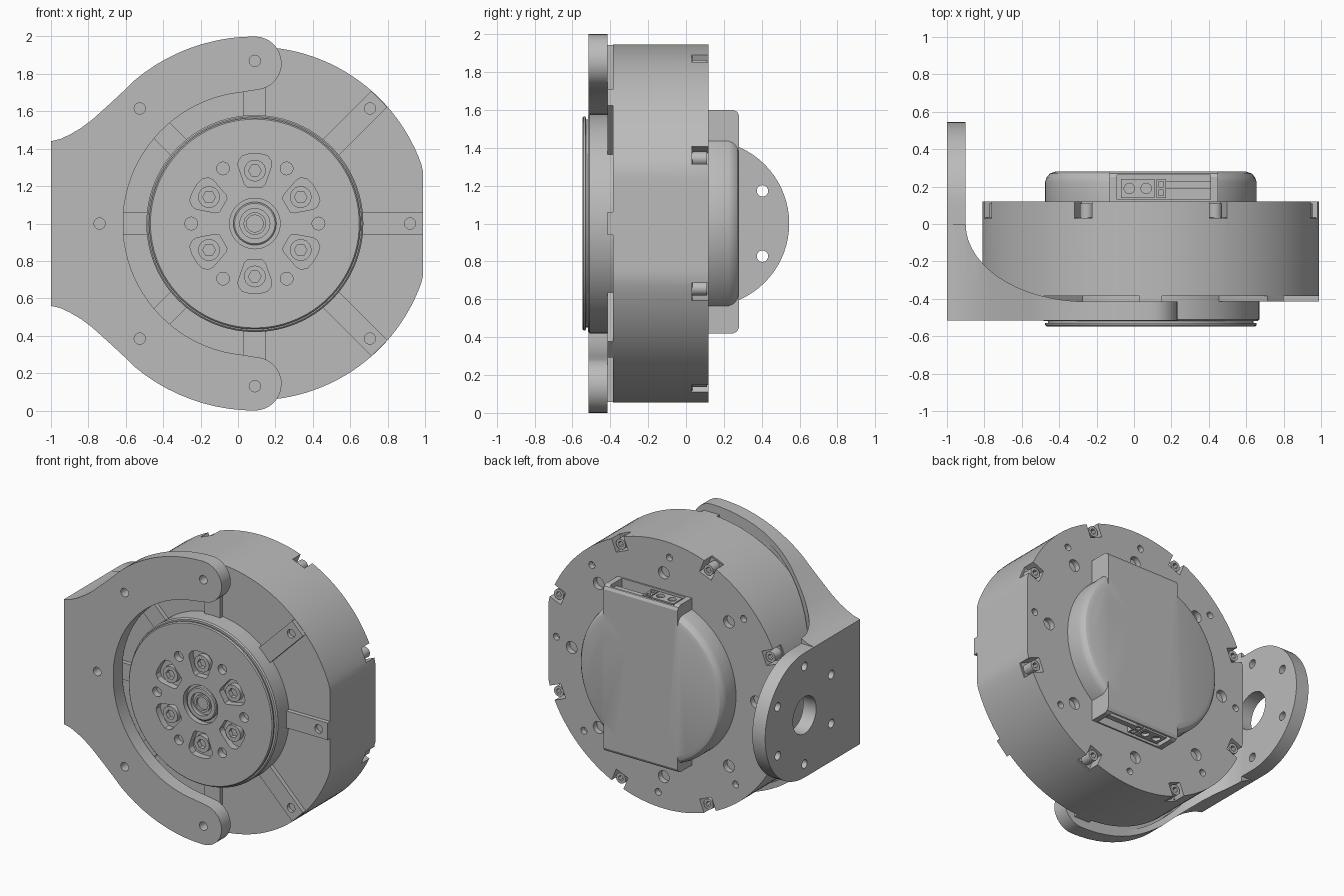
import bpy, bmesh
from math import sin, cos, radians, pi
from mathutils import Vector

if "Cube" in bpy.data.objects:
    bpy.data.objects.remove(bpy.data.objects["Cube"])

CX, CZ = 0.09, 1.0          # motor axis
GREY = bpy.data.materials.new("machined grey")
GREY.use_nodes = True
GREY.diffuse_color = (0.5, 0.5, 0.5, 1)
GREY.node_tree.nodes["Principled BSDF"].inputs["Base Color"].default_value = (0.5, 0.5, 0.5, 1)


def finish(name, bm):
    bmesh.ops.recalc_face_normals(bm, faces=bm.faces)
    me = bpy.data.meshes.new(name)
    bm.to_mesh(me)
    bm.free()
    ob = bpy.data.objects.new(name, me)
    me.materials.append(GREY)
    bpy.context.collection.objects.link(ob)
    return ob


AXES = {"x": lambda u, v, w: (w, u, v), "y": lambda u, v, w: (u, w, v), "z": lambda u, v, w: (u, v, w)}


def prisms(name, shapes, axis="y"):
    """Extrude each (outline, start, end) along an axis into one mesh."""
    bm = bmesh.new()
    for pts, a, b in shapes:
        lo, hi = ([bm.verts.new(AXES[axis](u, v, w)) for u, v in pts] for w in (a, b))
        bm.faces.new(lo)
        bm.faces.new(hi)
        for i in range(len(pts)):
            j = (i + 1) % len(pts)
            bm.faces.new((lo[i], lo[j], hi[j], hi[i]))
    return finish(name, bm)


def lathe(name, profile, n=96):
    """Revolve (radius, y) points about the motor axis and cap both ends."""
    bm = bmesh.new()
    rings = [[bm.verts.new((x, y, z)) for x, z in circle(CX, CZ, r, n)] for r, y in profile]
    for a, b in zip(rings, rings[1:]):
        for i in range(n):
            j = (i + 1) % n
            bm.faces.new((a[i], a[j], b[j], b[i]))
    bm.faces.new(rings[0])
    bm.faces.new(rings[-1])
    return finish(name, bm)


def circle(u, v, r, n=24):
    return [(u + r * cos(2 * pi * i / n), v + r * sin(2 * pi * i / n)) for i in range(n)]


def polar(r, deg):
    return CX + r * cos(radians(deg)), CZ + r * sin(radians(deg))


def rect(x0, x1, z0, z1):
    return [(x0, z0), (x1, z0), (x1, z1), (x0, z1)]


def radial(deg, outline):
    """Place a (radial, tangential) outline on the motor axis at an angle."""
    c, s = cos(radians(deg)), sin(radians(deg))
    return [(CX + r * c - t * s, CZ + r * s + t * c) for r, t in outline]


def boolean(ob, tool, op="DIFFERENCE"):
    bpy.context.view_layer.objects.active = ob
    m = ob.modifiers.new("cut", "BOOLEAN")
    m.operation, m.solver, m.object = op, "EXACT", tool
    bpy.ops.object.modifier_apply(modifier=m.name)
    bpy.data.objects.remove(tool)


def cut(ob, shapes, axis="y"):
    boolean(ob, prisms("cutter", shapes, axis), "DIFFERENCE")


EIGHTHS = range(0, 360, 45)
SIXTHS = range(30, 390, 60)


def bolt_radius(a):
    return 0.83 if a % 180 == 0 else 0.87


# Motor housing: round drum with two flat sides
def drum(r, flat):
    return [(CX + max(-flat, min(flat, x)), z) for x, z in circle(0, CZ, r, 128)]


body = prisms("motor_housing", [(drum(0.945, 0.9), -0.385, 0.12)])
cut(body, [(radial(a + 22.5, rect(0.85, 1.0, -0.05, 0.05)), 0.03, 0.2) for a in EIGHTHS])
cut(body, [(circle(*polar(0.72, a), 0.042), 0.08, 0.2) for a in EIGHTHS]
    + [(circle(*polar(0.84, a + 3), 0.024), 0.08, 0.2) for a in EIGHTHS])

# Raised spokes on the front, with bolt holes
spokes = prisms("front_spokes", [
    (radial(a, rect(0.5, 0.9 if a % 180 == 0 else 0.942, -0.06, 0.06)), -0.415, -0.38) for a in EIGHTHS])
cut(spokes, [(circle(*polar(bolt_radius(a), a), 0.03), -0.5, -0.39) for a in EIGHTHS])

# Rim screws in the back notches
rim = prisms("rim_screws", [(circle(*polar(0.895, a + 22.5), 0.037), 0.02, 0.11) for a in EIGHTHS])
cut(rim, [(circle(*polar(0.895, a + 22.5), 0.02, 6), 0.07, 0.2) for a in EIGHTHS])
prisms("rim_clips", [(radial(a + 22.5, rect(0.87, 0.935, -0.065, 0.065)), 0.022, 0.034) for a in EIGHTHS])

# Output flange
flange = lathe("output_flange", [(0.58, -0.37), (0.58, -0.51), (0.572, -0.518), (0.55, -0.518),
                                 (0.55, -0.528), (0.565, -0.53), (0.565, -0.54), (0.558, -0.547)])
pocket = [(0.195, -0.04), (0.21, -0.055), (0.31, -0.09), (0.335, -0.088), (0.362, -0.068), (0.372, -0.03)]
pocket += [(r, -t) for r, t in reversed(pocket)]
cut(flange, [(radial(a, pocket), -0.6, -0.5) for a in SIXTHS]
    + [(circle(*polar(0.34, a + 30), 0.034), -0.6, -0.5) for a in SIXTHS]
    + [(circle(CX, CZ, 0.135, 48), -0.6, -0.51)])
screws = prisms("flange_screws", [(circle(*polar(0.283, a), 0.058), -0.535, -0.49) for a in SIXTHS])
cut(screws, [(circle(*polar(0.283, a), 0.034, 6), -0.6, -0.505) for a in SIXTHS])
hub = lathe("hub_ring", [(0.115, -0.5), (0.115, -0.535), (0.108, -0.54)], 48)
cut(hub, [(circle(CX, CZ, 0.08, 48), -0.6, -0.515)])
hub_core = lathe("hub_core", [(0.06, -0.5), (0.06, -0.53)], 32)
cut(hub_core, [(circle(CX, CZ, 0.045, 32), -0.6, -0.51)])

# Back cover with a flat-ended hood at top and bottom
cover = lathe("back_cover", [(0.565, 0.11), (0.565, 0.225), (0.557, 0.25), (0.54, 0.27), (0.51, 0.28)])
hood = [(0.11, 0.42), (0.25, 0.42), (0.27, 0.43), (0.28, 0.45)]
hood += [(y, 2.02 - z) for y, z in reversed(hood)]
boolean(cover, prisms("hood", [(hood, -0.13, 0.45)], "x"), "UNION")
cut(cover, [(rect(-0.09, 0.41, z, z + 0.2), 0.13, 0.262) for z in (0.3, 1.52)])

# Connectors inside the hood openings
for name, z0, z1, zs in (("top_connector", 1.5, 1.59, 1.57), ("bottom_connector", 0.43, 0.52, 0.4)):
    plug = prisms(name, [(rect(x0, x1, z0, z1), 0.14, 0.24) for x0, x1 in ((-0.07, 0.11), (0.12, 0.17))])
    cut(plug, [(circle(x, 0.19, 0.028, 16), zs, zs + 0.05) for x in (-0.025, 0.065)]
        + [([(0.132, y), (0.158, y), (0.158, y + 0.03), (0.132, y + 0.03)], zs, zs + 0.05)
           for y in (0.152, 0.198)], "z")
    prisms(name + "_tab", [(rect(0.17, 0.41, z0, z1 - 0.02), 0.19, 0.23)])

# Mounting bracket: curved fork outline crossed with a filleted side profile
half = [(-1, 1.44), (-0.95, 1.452), (-0.9, 1.475), (-0.84, 1.51), (-0.78, 1.555), (-0.68, 1.645), (-0.61, 1.71)]
half += [polar(1.0, a) for a in range(130, 90, -4)]
half += [(CX + 0.143 * cos(radians(a)), 1.857 + 0.143 * sin(radians(a))) for a in range(90, -76, -11)]
half += [polar(0.705, a) for a in range(96, 180, 4)]
outline = half + [(x, 2 - z) for x, z in reversed(half)]
fork = prisms("mounting_bracket", [(outline, -0.516, 0.2)])
profile = [(-1.1, -0.6), (0.4, -0.6), (0.4, -0.415)]
profile += [(-0.25 - 0.65 * sin(radians(t)), 0.0 - 0.415 * cos(radians(t))) for t in range(0, 91, 6)]
profile += [(-1.1, 0.0)]
boolean(fork, prisms("side_profile", [(profile, -0.5, 2.5)], "z"), "INTERSECT")
cut(fork, [(circle(*polar(bolt_radius(a), a), 0.03), -0.6, -0.4) for a in range(90, 271, 45)])

# Upright plate of the bracket with a rounded end and hole circle
PY = 0.105
plate = [(-0.516, 0.56), *((PY + 0.44 * cos(radians(a)), CZ + 0.44 * sin(radians(a)))
                           for a in range(-90, 91, 5)), (-0.516, 1.44)]
upright = prisms("bracket_upright", [(plate, -1.0, -0.9)], "x")
boolean(fork, upright, "UNION")
cut(fork, [(circle(PY, CZ, 0.13, 48), -1.1, -0.8)]
    + [(circle(PY + 0.345 * cos(radians(a)), CZ + 0.345 * sin(radians(a)), 0.03), -1.1, -0.8)
       for a in SIXTHS], "x")
# Clearance for the housing behind the fork
cut(fork, [(drum(0.96, 0.91), -0.414, 0.5)])

# Smooth shading with sharp edges
for ob in bpy.context.scene.objects:
    if ob.type == "MESH":
        bpy.ops.object.select_all(action="DESELECT")
        ob.select_set(True)
        bpy.context.view_layer.objects.active = ob
        bpy.ops.object.shade_smooth_by_angle(angle=radians(25))
